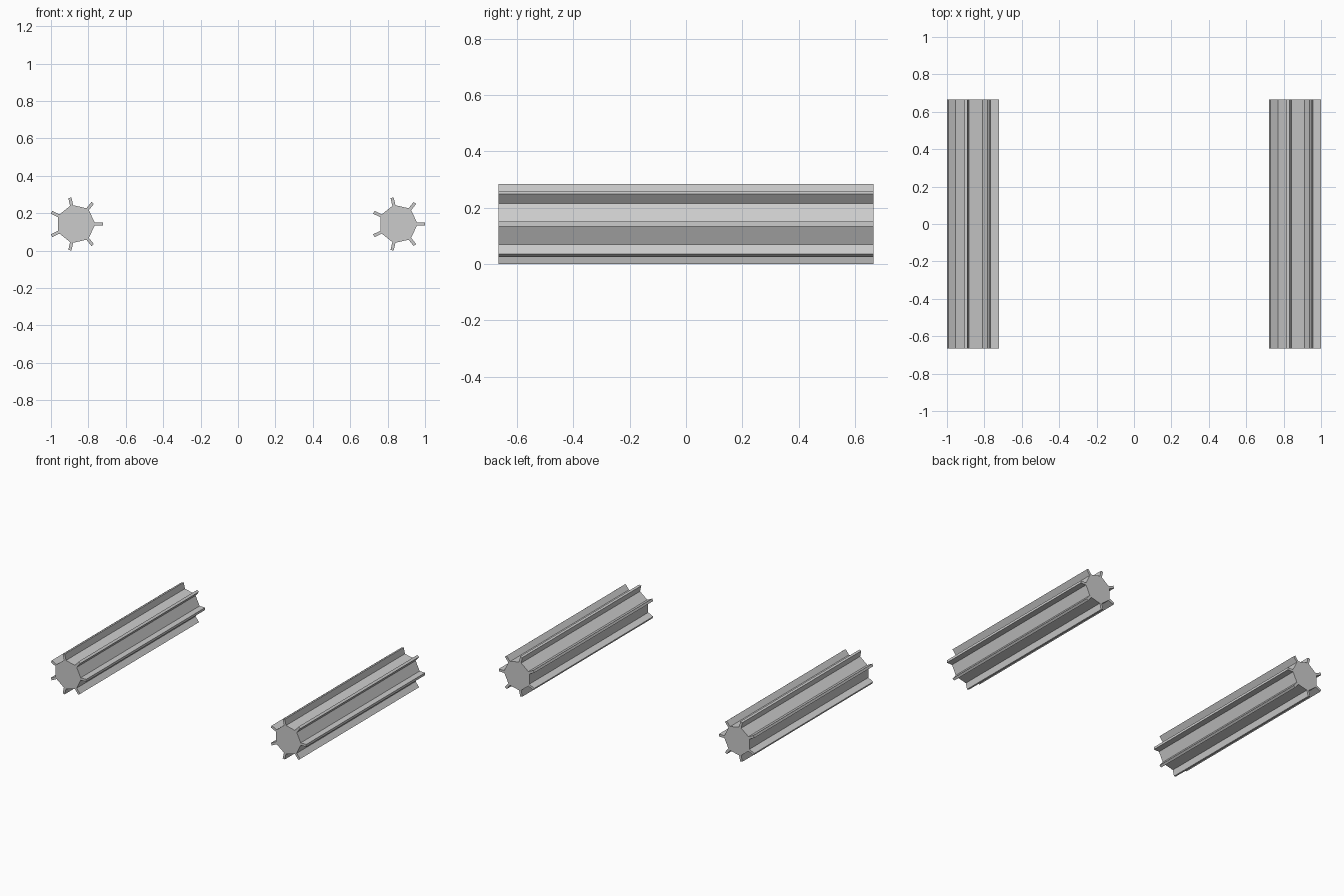
import bpy
import bmesh
from math import tan, pi
from mathutils import Matrix, Vector

cube = bpy.data.objects.get("Cube")
if cube:
    bpy.data.objects.remove(cube, do_unlink=True)

SIDES = 7
HUB_RADIUS = 0.105
FIN_RADIUS = 0.144
FIN_HALF = 0.0085
LENGTH = 1.33
AXIS_HEIGHT = 0.142

# Single plain grey
grey = bpy.data.materials.new("plain grey")
grey.use_nodes = True
colour = (0.6, 0.6, 0.6, 1)
grey.diffuse_color = colour
grey.node_tree.nodes["Principled BSDF"].inputs["Base Color"].default_value = colour


def finned_outline():
    """Heptagonal hub with a thin fin growing from every corner."""
    root = HUB_RADIUS - FIN_HALF * tan(pi / SIDES)
    fin = [(root, -FIN_HALF), (FIN_RADIUS, -FIN_HALF),
           (FIN_RADIUS, FIN_HALF), (root, FIN_HALF)]
    points = []
    for i in range(SIDES):
        turn = Matrix.Rotation(2 * pi * i / SIDES, 2)
        points += [turn @ Vector(p) for p in fin]
    return points


def finned_roller(name, x):
    bm = bmesh.new()
    verts = [bm.verts.new((p.x, -LENGTH / 2, p.y)) for p in finned_outline()]
    front = bm.faces.new(verts)
    back = bmesh.ops.extrude_face_region(bm, geom=[front], use_keep_orig=True)
    moved = [g for g in back["geom"] if isinstance(g, bmesh.types.BMVert)]
    bmesh.ops.translate(bm, verts=moved, vec=(0, LENGTH, 0))
    bmesh.ops.recalc_face_normals(bm, faces=bm.faces)
    mesh = bpy.data.meshes.new(name)
    bm.to_mesh(mesh)
    bm.free()
    mesh.materials.append(grey)
    obj = bpy.data.objects.new(name, mesh)
    obj.location = (x, 0, AXIS_HEIGHT)
    bpy.context.collection.objects.link(obj)


# The two parallel rollers, both turned the same way
finned_roller("left_finned_roller", 0.856)
finned_roller("right_finned_roller", -0.867)
